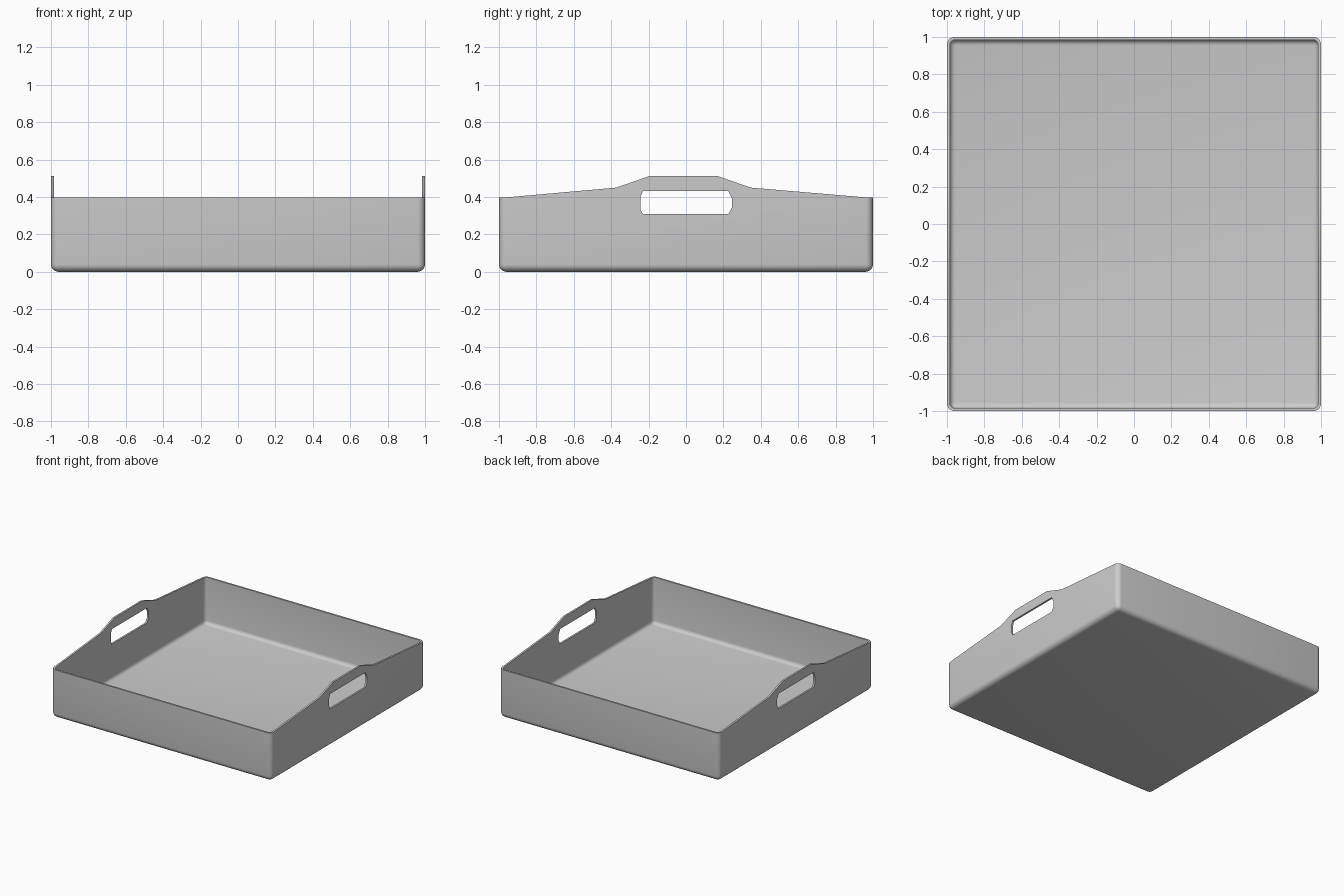
import bpy, bmesh

if "Cube" in bpy.data.objects:
    bpy.data.objects.remove(bpy.data.objects["Cube"])

WALL = 0.015


def add_object(name, bm):
    bmesh.ops.recalc_face_normals(bm, faces=bm.faces[:])
    mesh = bpy.data.meshes.new(name)
    bm.to_mesh(mesh)
    bm.free()
    obj = bpy.data.objects.new(name, mesh)
    bpy.context.collection.objects.link(obj)
    return obj


def rounded_block(name, half, z0, z1, radius):
    """Box with rounded bottom and vertical edges, sharp top."""
    bm = bmesh.new()
    bmesh.ops.create_cube(bm, size=1)
    for v in bm.verts:
        v.co.x *= 2 * half
        v.co.y *= 2 * half
        v.co.z = z1 if v.co.z > 0 else z0
    edges = [e for e in bm.edges if min(v.co.z for v in e.verts) < z1 - 0.01]
    bmesh.ops.bevel(bm, geom=edges, offset=radius, offset_type='OFFSET',
                    segments=5, profile=0.5, affect='EDGES')
    return add_object(name, bm)


def side_prism(name, profile):
    """Extrude a (y, z) profile right across the tray along x."""
    bm = bmesh.new()
    face = bm.faces.new([bm.verts.new((-1.2, y, z)) for y, z in profile])
    new = bmesh.ops.extrude_face_region(bm, geom=[face])['geom']
    bmesh.ops.translate(bm, vec=(2.4, 0, 0),
                        verts=[g for g in new if isinstance(g, bmesh.types.BMVert)])
    return add_object(name, bm)


def cut(target, cutter, operation):
    mod = target.modifiers.new(cutter.name, 'BOOLEAN')
    mod.object = cutter
    mod.operation = operation
    mod.solver = 'EXACT'
    bpy.context.view_layer.objects.active = target
    bpy.ops.object.modifier_apply(modifier=mod.name)
    bpy.data.objects.remove(cutter, do_unlink=True)


# Tray body: outer block hollowed by a slightly smaller one
tray = rounded_block("tray", 1.0, 0.0, 0.7, 0.04)
cut(tray, rounded_block("hollow", 1.0 - WALL, WALL, 0.8, 0.03), 'DIFFERENCE')

# Rim outline: low at front and back, raised grips at the sides
rim = [(-1.2, -0.2), (1.2, -0.2), (1.2, 0.397), (0.97, 0.397), (0.346, 0.45),
       (0.169, 0.512), (-0.196, 0.512), (-0.373, 0.45), (-0.97, 0.397), (-1.2, 0.397)]
cut(tray, side_prism("rim_outline", rim), 'INTERSECT')

# Handle slots through both side walls
slot = [(-0.23, 0.308), (0.226, 0.308), (0.247, 0.345), (0.247, 0.39),
        (0.226, 0.432), (-0.23, 0.432), (-0.244, 0.40), (-0.244, 0.335)]
cut(tray, side_prism("handle_slot", slot), 'DIFFERENCE')

# Smooth corners, crisp rim
tray.select_set(True)
bpy.context.view_layer.objects.active = tray
bpy.ops.object.shade_smooth_by_angle(angle=0.6)
